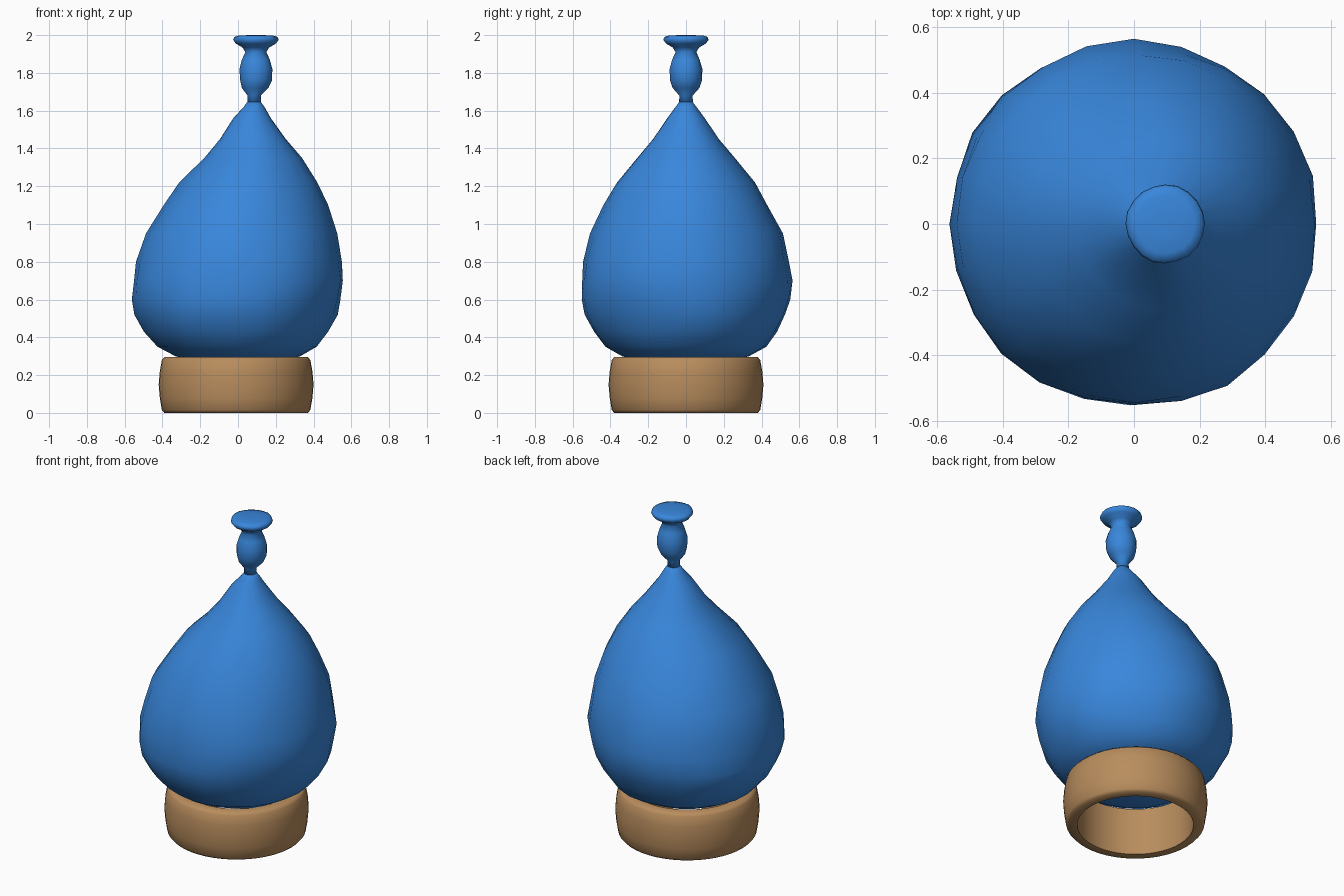
import bpy, bmesh, math
from mathutils import Vector, noise

cube = bpy.data.objects.get("Cube")
if cube:
    bpy.data.objects.remove(cube, do_unlink=True)


def make_material(name, colour):
    material = bpy.data.materials.new(name)
    material.use_nodes = True
    material.diffuse_color = colour
    shader = next(n for n in material.node_tree.nodes if n.type == "BSDF_PRINCIPLED")
    shader.inputs["Base Color"].default_value = colour
    return material


def lathe(name, profile, sides, material, closed_loop=False, lumps=0.0, sharp=180):
    """Stack circles given as (height, centre x, radius) and skin them."""
    bm = bmesh.new()
    rings = []
    for z, centre, radius in profile:
        ring = []
        for i in range(sides):
            angle = math.tau * i / sides
            direction = Vector((math.cos(angle), math.sin(angle), 0))
            wobble = noise.noise(direction * 2 + Vector((0, 0, z * 5)))
            point = direction * radius * (1 + lumps * wobble)
            ring.append(bm.verts.new(point + Vector((centre, 0, z))))
        rings.append(ring)
    pairs = list(zip(rings, rings[1:]))
    if closed_loop:
        pairs.append((rings[-1], rings[0]))
    for low, high in pairs:
        for i in range(sides):
            j = (i + 1) % sides
            bm.faces.new((low[i], low[j], high[j], high[i]))
    if not closed_loop:
        bm.faces.new(reversed(rings[0]))
        bm.faces.new(rings[-1])
    bmesh.ops.recalc_face_normals(bm, faces=bm.faces)
    mesh = bpy.data.meshes.new(name)
    bm.to_mesh(mesh)
    bm.free()
    mesh.materials.append(material)
    part = bpy.data.objects.new(name, mesh)
    bpy.context.collection.objects.link(part)
    bpy.ops.object.select_all(action="DESELECT")
    part.select_set(True)
    bpy.context.view_layer.objects.active = part
    bpy.ops.object.shade_smooth_by_angle(angle=math.radians(sharp))
    return part


blue = make_material("balloon blue", (0.04, 0.24, 0.71, 1))
wood = make_material("warm wood", (0.48, 0.265, 0.11, 1))

# Hollow wooden stand with a slightly barrelled outside and rounded rims
stand_profile = [
    (0, -0.01, 0.33), (0, -0.01, 0.38), (0.015, -0.01, 0.393),
    (0.08, -0.01, 0.404), (0.15, -0.01, 0.41), (0.22, -0.01, 0.404),
    (0.28, -0.01, 0.393), (0.295, -0.01, 0.38), (0.295, -0.01, 0.33),
]
lathe("wooden_stand", stand_profile, 48, wood, closed_loop=True, sharp=50)

# Lumpy, leaning balloon body up to its pinched neck
body_profile = [
    (0.25, 0, 0.04), (0.26, 0, 0.16), (0.28, 0, 0.26), (0.3, 0, 0.335),
    (0.35, -0.005, 0.425), (0.43, -0.01, 0.485), (0.52, -0.01, 0.53),
    (0.6, -0.01, 0.552), (0.7, 0, 0.56), (0.8, 0.005, 0.545),
    (0.95, 0.02, 0.508), (1.1, 0.04, 0.435), (1.22, 0.055, 0.365),
    (1.35, 0.08, 0.257), (1.45, 0.08, 0.175), (1.56, 0.075, 0.1),
    (1.62, 0.085, 0.055), (1.65, 0.085, 0.033),
]
lathe("balloon_body", body_profile, 24, blue, lumps=0.035)

# Tied nozzle with a bulge and a flared, closed lip
nozzle_profile = [
    (1.64, 0.085, 0.036), (1.68, 0.085, 0.035), (1.72, 0.09, 0.07),
    (1.76, 0.095, 0.084), (1.82, 0.095, 0.087), (1.87, 0.095, 0.073),
    (1.91, 0.095, 0.055), (1.935, 0.095, 0.07), (1.955, 0.095, 0.105),
    (1.975, 0.095, 0.12), (1.99, 0.095, 0.114), (1.998, 0.095, 0.09),
    (2, 0.095, 0.03),
]
lathe("balloon_nozzle", nozzle_profile, 20, blue, lumps=0.04)
